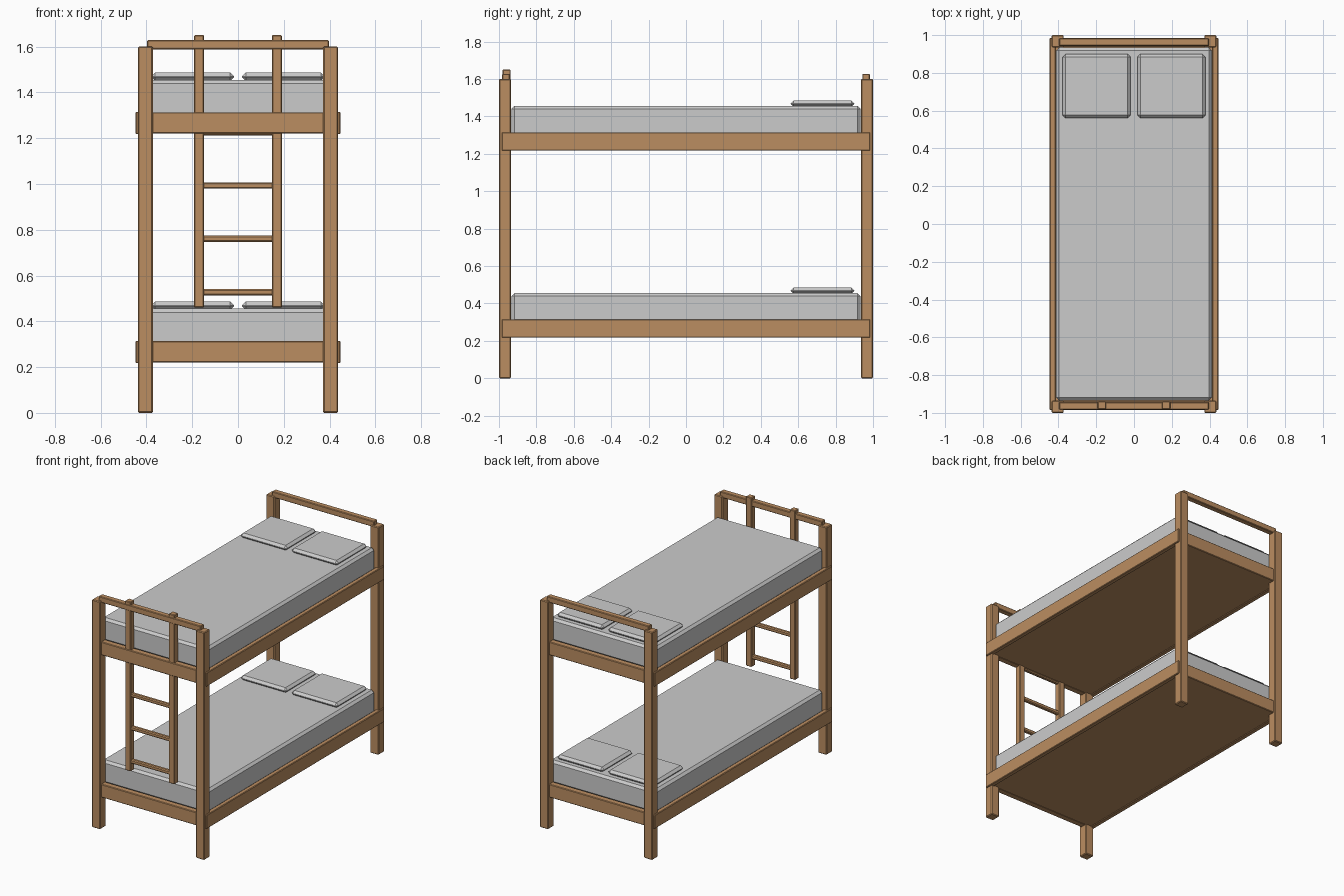
import bpy, bmesh

if "Cube" in bpy.data.objects:
    bpy.data.objects.remove(bpy.data.objects["Cube"])

wood = bpy.data.materials.new("wood")
wood.diffuse_color = (0.50, 0.27, 0.12, 1)
wood.use_nodes = True
wood.node_tree.nodes["Principled BSDF"].inputs["Base Color"].default_value = wood.diffuse_color


def box(name, x, y, z, bevel=0.004, mat=wood):
    """Chamfered box from (min, max) ranges on each axis."""
    bm = bmesh.new()
    bmesh.ops.create_cube(bm, size=1)
    for v in bm.verts:
        v.co = [r[0] if c < 0 else r[1] for c, r in zip(v.co, (x, y, z))]
    if bevel:
        bmesh.ops.bevel(bm, geom=bm.edges[:], offset=bevel, segments=1,
                        profile=0.5, affect='EDGES')
    mesh = bpy.data.meshes.new(name)
    bm.to_mesh(mesh)
    bm.free()
    obj = bpy.data.objects.new(name, mesh)
    bpy.context.collection.objects.link(obj)
    if mat:
        mesh.materials.append(mat)
    return obj


def span(a, b, s):
    """Range a..b, mirrored when s is -1."""
    return (a, b) if s > 0 else (-b, -a)


# Corner posts
for sx in (-1, 1):
    for sy in (-1, 1):
        box("corner_post", span(0.372, 0.437, sx), span(0.935, 1.0, sy), (0, 1.6), 0.005)

# Upper and lower beds
for level, z in (("lower", 0.0), ("upper", 1.0)):
    for s in (-1, 1):
        box(level + "_side_rail", span(0.415, 0.447, s), (-0.985, 0.985),
            (z + 0.217, z + 0.315))
        box(level + "_end_rail", (-0.40, 0.40), span(0.94, 0.985, s),
            (z + 0.22, z + 0.313))
        box(level + "_pillow", span(0.018, 0.378, s), (0.56, 0.90),
            (z + 0.45, z + 0.486), 0.016, None)
    box(level + "_base_board", (-0.42, 0.42), (-0.945, 0.945), (z + 0.222, z + 0.30), 0)
    box(level + "_mattress", (-0.413, 0.413), (-0.934, 0.934),
        (z + 0.295, z + 0.455), 0.016, None)

# Top rails at both ends
for s in (-1, 1):
    box("top_rail", (-0.397, 0.397), span(0.943, 0.983, s), (1.587, 1.628))

# Ladder on the front end
for s in (-1, 1):
    box("ladder_rail", span(0.148, 0.192, s), (-0.981, -0.938), (0.46, 1.65))
for i in range(4):
    z = 0.527 + i * 0.233
    box("ladder_rung", (-0.155, 0.155), (-0.974, -0.946), (z - 0.014, z + 0.014), 0.006)
